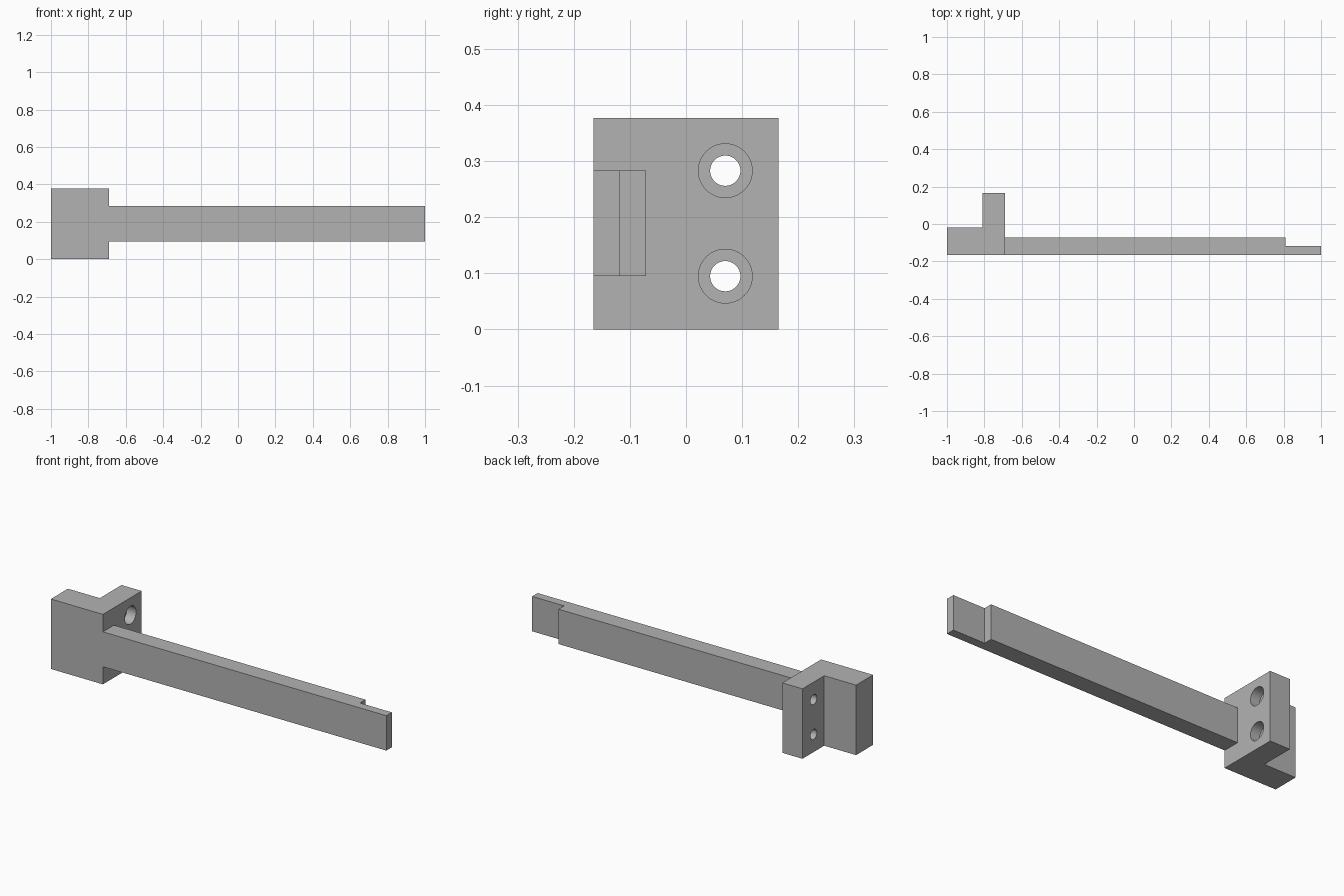
import bpy, bmesh, math

if "Cube" in bpy.data.objects:
    bpy.data.objects.remove(bpy.data.objects["Cube"])

grey = bpy.data.materials.new("mid_grey")
grey.use_nodes = True
colour = (0.45, 0.45, 0.45, 1)
grey.diffuse_color = colour
grey.node_tree.nodes["Principled BSDF"].inputs["Base Color"].default_value = colour

FRONT, BACK = -0.165, 0.165
PLATE_L, PLATE_R = -0.81, -0.69
HEIGHT = 0.377
BORE_DEPTH = 0.055


def extrude_profile(name, points, z0, z1):
    """Upright prism from a plan outline."""
    bm = bmesh.new()
    face = bm.faces.new([bm.verts.new((x, y, z0)) for x, y in points])
    top = bmesh.ops.extrude_face_region(bm, geom=[face])["geom"]
    bmesh.ops.translate(bm, vec=(0, 0, z1 - z0),
                        verts=[v for v in top if isinstance(v, bmesh.types.BMVert)])
    bmesh.ops.recalc_face_normals(bm, faces=bm.faces)
    mesh = bpy.data.meshes.new(name)
    bm.to_mesh(mesh)
    bm.free()
    obj = bpy.data.objects.new(name, mesh)
    bpy.context.collection.objects.link(obj)
    mesh.materials.append(grey)
    return obj


def cylinder_cutter(name, radius, x0, x1, y, z):
    bpy.ops.mesh.primitive_cylinder_add(
        vertices=48, radius=radius, depth=x1 - x0,
        location=((x0 + x1) / 2, y, z), rotation=(0, math.pi / 2, 0))
    obj = bpy.context.object
    obj.name = name
    obj.data.materials.append(grey)
    return obj


def combine(target, other, operation):
    mod = target.modifiers.new(operation, "BOOLEAN")
    mod.operation, mod.solver, mod.object = operation, "EXACT", other
    bpy.context.view_layer.objects.active = target
    bpy.ops.object.modifier_apply(modifier=mod.name)
    bpy.data.objects.remove(other)


# Stepped mounting block with its rear flange
bracket = extrude_profile("bracket_arm", [
    (-1, FRONT), (PLATE_R, FRONT), (PLATE_R, BACK),
    (PLATE_L, BACK), (PLATE_L, -0.02), (-1, -0.02)], 0, HEIGHT)

# Long arm with a thinner tip
arm = extrude_profile("arm", [
    (-0.75, FRONT), (1, FRONT), (1, -0.118),
    (0.81, -0.118), (0.81, -0.071), (-0.75, -0.071)], 0.095, 0.283)
combine(bracket, arm, "UNION")

# Two counterbored screw holes through the flange
for z in (0.095, 0.283):
    hole = cylinder_cutter("screw_hole", 0.027, PLATE_L - 0.05, PLATE_R + 0.05, 0.07, z)
    combine(bracket, hole, "DIFFERENCE")
    bore = cylinder_cutter("counterbore", 0.048, PLATE_R - BORE_DEPTH, PLATE_R + 0.05, 0.07, z)
    combine(bracket, bore, "DIFFERENCE")

# Smooth hole walls, crisp edges
bpy.ops.object.select_all(action="DESELECT")
bracket.select_set(True)
bpy.context.view_layer.objects.active = bracket
bpy.ops.object.shade_smooth_by_angle(angle=math.radians(30))
